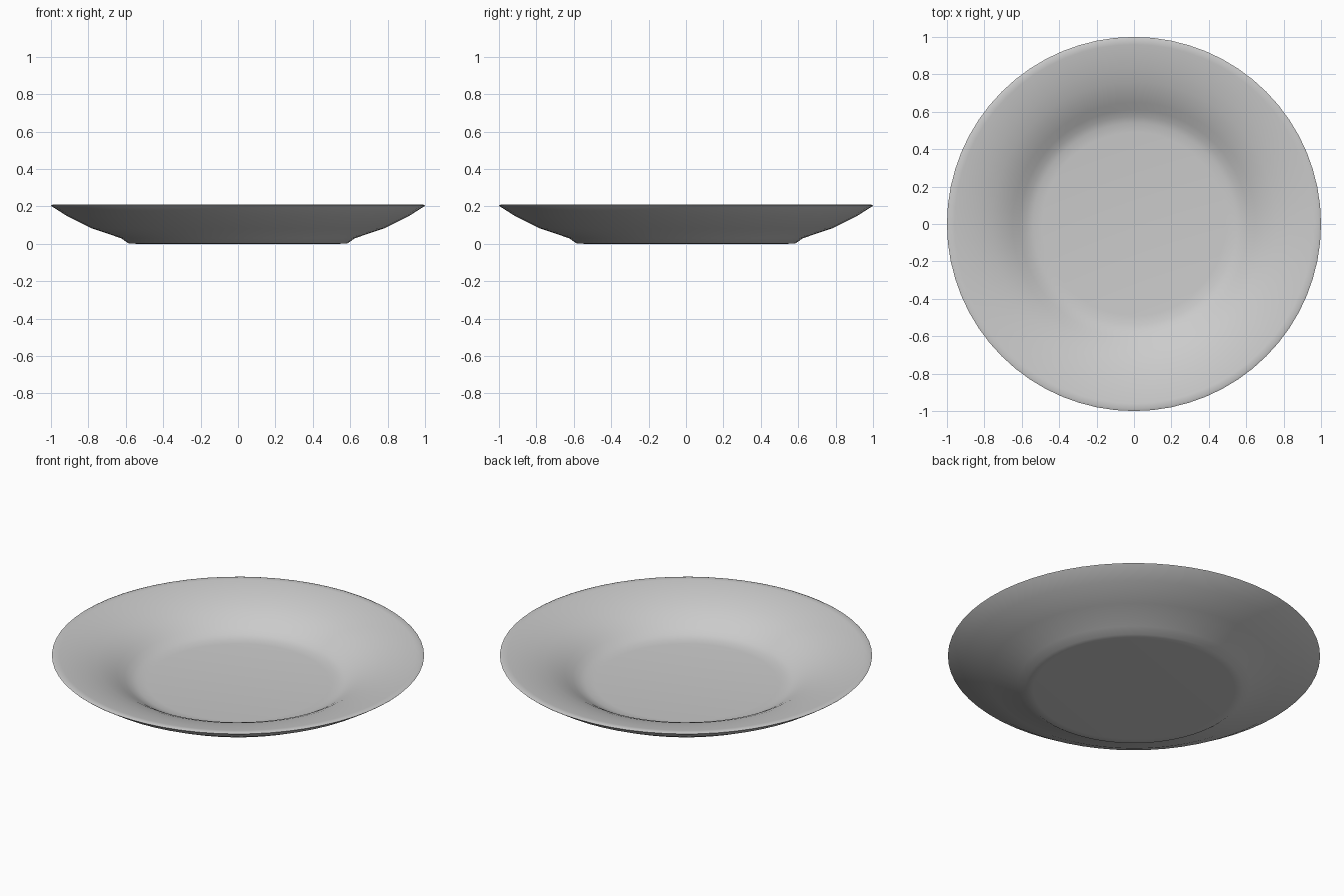
import bpy, bmesh, math

if "Cube" in bpy.data.objects:
    bpy.data.objects.remove(bpy.data.objects["Cube"])

SEGMENTS = 64

# Half cross-section (radius, height): underside, rolled rim, then the inside down to the well
profile = [
    (0.0, 0.0), (0.54, 0.0), (0.585, 0.002), (0.625, 0.03), (0.78, 0.082),
    (0.91, 0.146), (0.995, 0.2), (1.0, 0.205),
    (0.988, 0.21), (0.96, 0.207), (0.9, 0.197), (0.83, 0.181), (0.76, 0.159),
    (0.70, 0.134), (0.65, 0.106), (0.61, 0.081), (0.575, 0.061),
    (0.54, 0.05), (0.49, 0.045), (0.0, 0.045),
]

# Lathe the section around the z axis
bm = bmesh.new()
verts = [bm.verts.new((r, 0, z)) for r, z in profile]
edges = [bm.edges.new(pair) for pair in zip(verts, verts[1:])]
bmesh.ops.spin(bm, geom=verts + edges, cent=(0, 0, 0), axis=(0, 0, 1),
               angle=math.tau, steps=SEGMENTS, use_duplicate=False)
bmesh.ops.remove_doubles(bm, verts=bm.verts[:], dist=0.0005)
bmesh.ops.recalc_face_normals(bm, faces=bm.faces[:])

mesh = bpy.data.meshes.new("plate")
bm.to_mesh(mesh)
bm.free()
plate = bpy.data.objects.new("plate", mesh)
bpy.context.collection.objects.link(plate)

# Smooth china surface
bpy.context.view_layer.objects.active = plate
plate.select_set(True)
bpy.ops.object.shade_smooth_by_angle(angle=math.radians(50))
